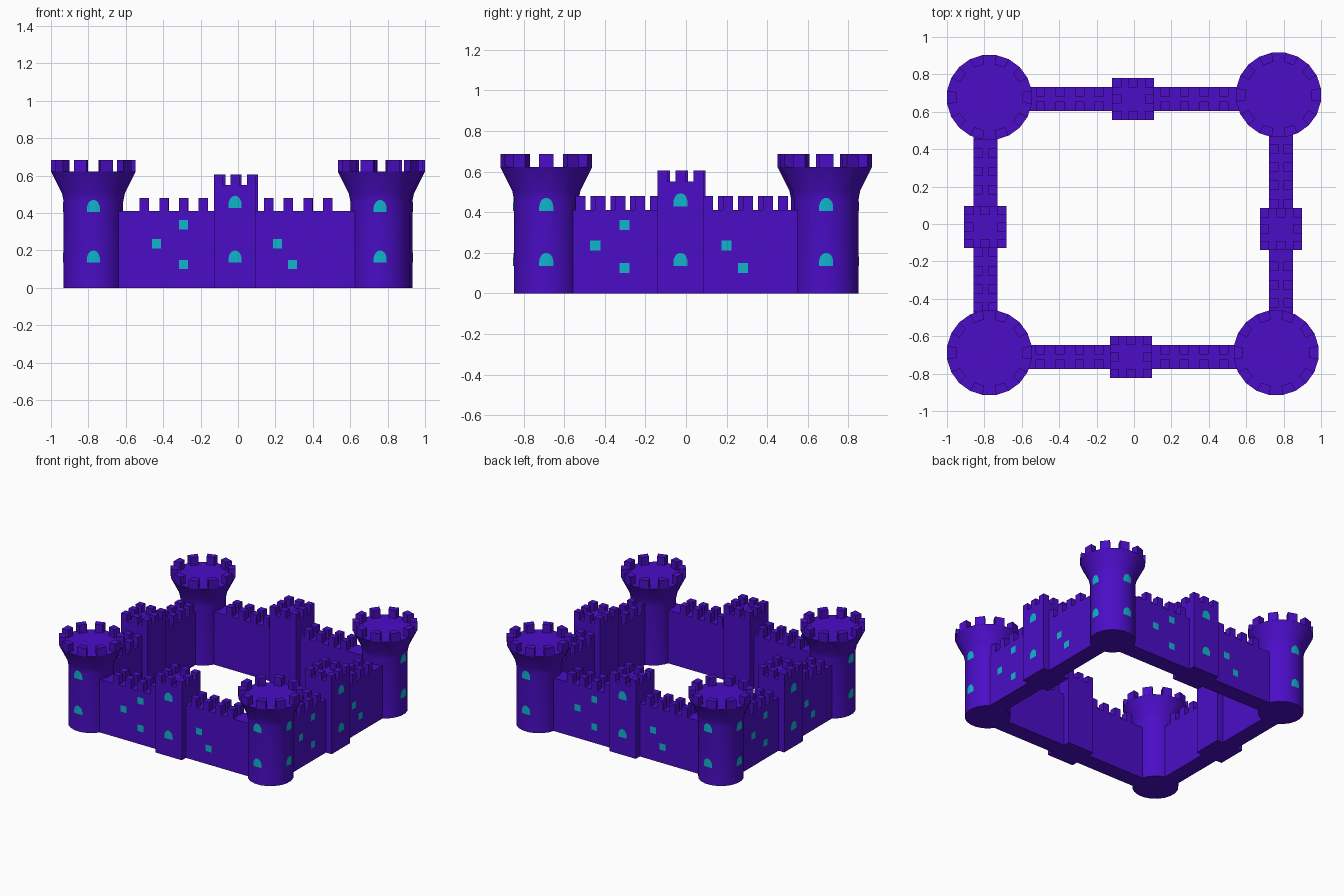
import bpy, bmesh
from math import sin, cos, pi, sqrt, radians
from mathutils import Matrix

if "Cube" in bpy.data.objects:
    bpy.data.objects.remove(bpy.data.objects["Cube"])


def material(name, color):
    m = bpy.data.materials.new(name)
    m.diffuse_color = color
    m.use_nodes = True
    m.node_tree.nodes["Principled BSDF"].inputs["Base Color"].default_value = m.diffuse_color
    return m


STONE = material("stone_purple", (0.07, 0.004, 0.57, 1))
GLASS = material("window_teal", (0.005, 0.46, 0.6, 1))


def finish(name, bm, mat, matrix, smooth=False):
    bmesh.ops.recalc_face_normals(bm, faces=bm.faces)
    mesh = bpy.data.meshes.new(name)
    bm.to_mesh(mesh)
    bm.free()
    mesh.materials.append(mat)
    ob = bpy.data.objects.new(name, mesh)
    bpy.context.collection.objects.link(ob)
    ob.matrix_world = matrix
    if smooth:
        bpy.ops.object.select_all(action='DESELECT')
        ob.select_set(True)
        bpy.context.view_layer.objects.active = ob
        bpy.ops.object.shade_smooth_by_angle(angle=radians(32))
    return ob


def box(bm, x0, x1, y0, y1, z0, z1):
    m = Matrix.Translation(((x0 + x1) / 2, (y0 + y1) / 2, (z0 + z1) / 2))
    m = m @ Matrix.Diagonal((x1 - x0, y1 - y0, z1 - z0, 1))
    bmesh.ops.create_cube(bm, size=1, matrix=m)


def arch(bm, depth, z0, curved):
    # arched window facing -y, wrapped on a round wall if curved
    n, hw = 12, 0.035
    cols = []
    for i in range(n + 1):
        t = -cos(pi * i / n)
        x = hw * t
        y = -(sqrt(depth ** 2 - x * x) if curved else depth) - 0.002
        h = 0.018 + 0.047 * sqrt(max(0, 1 - t * t))
        cols.append((bm.verts.new((x, y, z0)), bm.verts.new((x, y, z0 + h))))
    for a, b in zip(cols, cols[1:]):
        bm.faces.new((a[0], b[0], b[1], a[1]))


def corner_tower(name, cx, cy, facings):
    sides, R, floor, top = 20, 0.229, 0.622, 0.685
    place = Matrix.Translation((cx, cy, 0))

    def ang(i):
        return 2 * pi * (i - 0.5) / sides

    # turned body with flared head
    bm = bmesh.new()
    rings = []
    for r, z in [(0.161, 0), (0.161, 0.46), (0.17, 0.505), (R, floor)]:
        rings.append([bm.verts.new((r * cos(ang(i)), r * sin(ang(i)), z))
                      for i in range(sides)])
    for a, b in zip(rings, rings[1:]):
        for i in range(sides):
            j = (i + 1) % sides
            bm.faces.new((a[i], a[j], b[j], b[i]))
    bm.faces.new(rings[0])
    bm.faces.new(rings[-1])
    finish(name, bm, STONE, place, True)

    # battlements on every second side
    bm = bmesh.new()
    for i in range(0, sides, 2):
        loops = []
        for z in (floor - 0.001, top):
            loops.append([bm.verts.new((r * cos(a), r * sin(a), z)) for r, a in
                          ((R - 0.05, ang(i)), (R, ang(i)), (R, ang(i + 1)), (R - 0.05, ang(i + 1)))])
        lo, hi = loops
        bm.faces.new(lo)
        bm.faces.new(hi)
        for k in range(4):
            m = (k + 1) % 4
            bm.faces.new((lo[k], lo[m], hi[m], hi[k]))
    finish(name + "_battlements", bm, STONE, place)

    # windows on the two outer sides
    for f in facings:
        bm = bmesh.new()
        for z in (0.135, 0.405):
            arch(bm, 0.161, z, True)
        finish(name + "_windows", bm, GLASS, place @ Matrix.Rotation(radians(f), 4, 'Z'))


def wall_side(name, cx, cy, turn, half, merlons):
    place = Matrix.Translation((cx, cy, 0)) @ Matrix.Rotation(radians(turn), 4, 'Z')
    t, w, m = 0.064, 0.113, 0.05

    # curtain wall with two rows of battlements
    bm = bmesh.new()
    box(bm, -half, half, -t, t, 0, 0.41)
    for x in merlons:
        for y0 in (-t, t - m):
            box(bm, x - m / 2, x + m / 2, y0, y0 + m, 0.409, 0.48)
    finish(name + "_wall", bm, STONE, place)

    # square middle tower
    bm = bmesh.new()
    box(bm, -w, w, -w, w, 0, 0.55)
    c = w - m / 2
    for x in (-c, 0, c):
        for y in (-c, 0, c):
            if x or y:
                box(bm, x - m / 2, x + m / 2, y - m / 2, y + m / 2, 0.549, 0.605)
    finish(name + "_middle_tower", bm, STONE, place)

    # arched tower windows and small square wall windows
    bm = bmesh.new()
    for z in (0.135, 0.428):
        arch(bm, w, z, False)
    for x, z in [(-0.42, 0.235), (-0.275, 0.337), (-0.275, 0.125), (0.227, 0.235), (0.307, 0.125)]:
        bm.faces.new([bm.verts.new((x + a * 0.025, -t - 0.002, z + b * 0.025))
                      for a, b in ((-1, -1), (1, -1), (1, 1), (-1, 1))])
    finish(name + "_windows", bm, GLASS, place)


# four corner towers
corner_tower("front_left_tower", -0.773, -0.688, (0, 270))
corner_tower("front_right_tower", 0.76, -0.688, (0, 90))
corner_tower("back_right_tower", 0.773, 0.69, (90, 180))
corner_tower("back_left_tower", -0.773, 0.677, (180, 270))

# four walls
long_merlons = [s + 0.105 * i for s in (-0.485, 0.18) for i in range(4)]
short_merlons = [s + 0.098 * i for s in (-0.493, 0.136) for i in range(4)]
wall_side("front", -0.016, -0.711, 0, 0.75, long_merlons)
wall_side("right", 0.786, -0.027, 90, 0.67, short_merlons)
wall_side("back", -0.005, 0.668, 180, 0.76, long_merlons)
wall_side("left", -0.795, -0.016, 270, 0.67, short_merlons)
